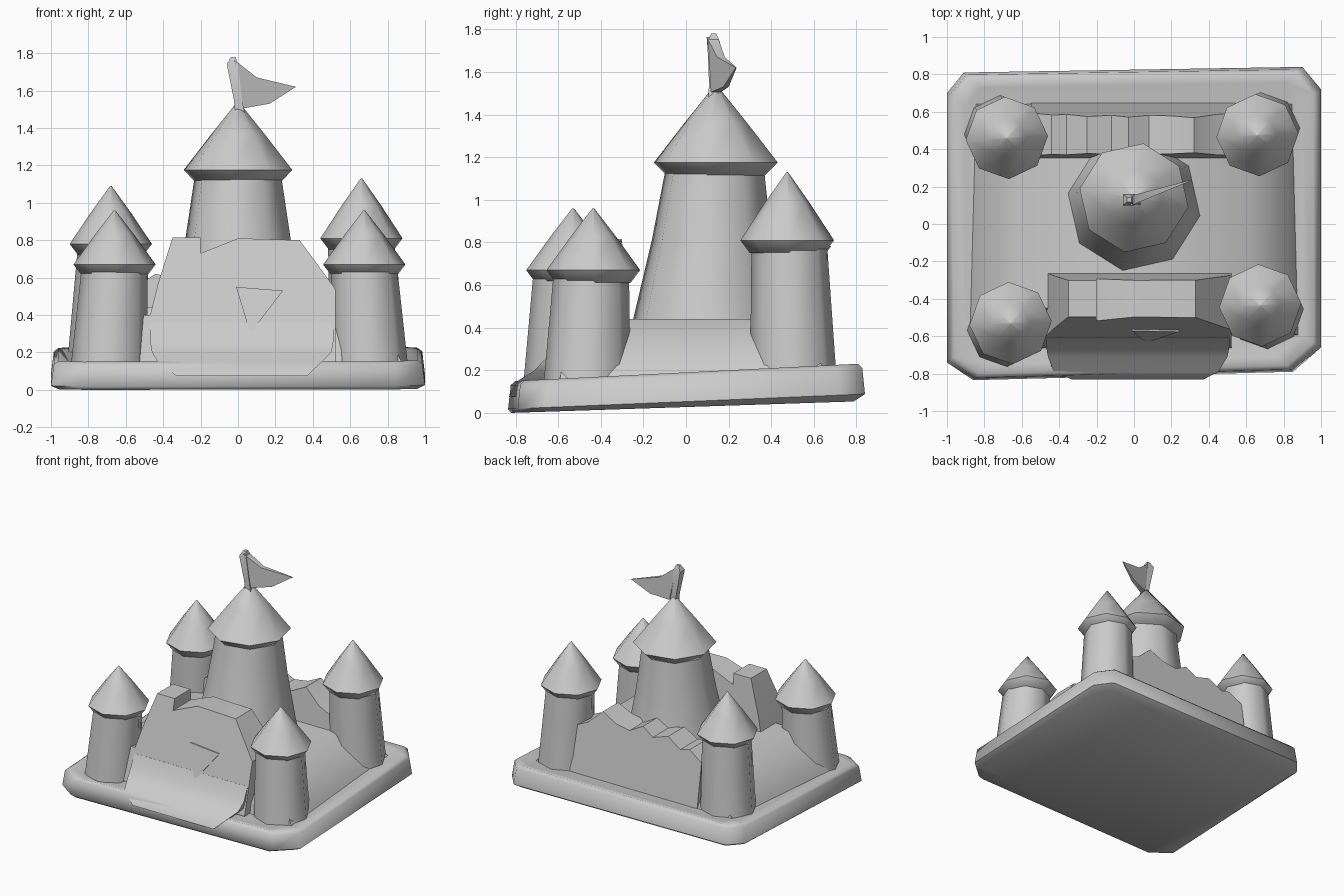
import bpy, bmesh, math

if "Cube" in bpy.data.objects:
    bpy.data.objects.remove(bpy.data.objects["Cube"])

stone = bpy.data.materials.new("light_grey_stone")
stone.diffuse_color = (0.6, 0.6, 0.6, 1)
stone.use_nodes = True
stone.node_tree.nodes["Principled BSDF"].inputs["Base Color"].default_value = stone.diffuse_color


def finish(bm, name, angle=50):
    bmesh.ops.recalc_face_normals(bm, faces=bm.faces[:])
    me = bpy.data.meshes.new(name)
    bm.to_mesh(me)
    bm.free()
    me.materials.append(stone)
    ob = bpy.data.objects.new(name, me)
    bpy.context.collection.objects.link(ob)
    bpy.ops.object.select_all(action='DESELECT')
    ob.select_set(True)
    bpy.context.view_layer.objects.active = ob
    bpy.ops.object.shade_smooth_by_angle(angle=math.radians(angle))
    return ob


def loft(name, rings, angle=50):
    """Skin a list of equal-length point rings and cap both ends."""
    bm = bmesh.new()
    vs = [[bm.verts.new(p) for p in r] for r in rings]
    n = len(vs[0])
    for a, b in zip(vs, vs[1:]):
        for i in range(n):
            j = (i + 1) % n
            bm.faces.new((a[i], a[j], b[j], b[i]))
    bm.faces.new(vs[0])
    bm.faces.new(vs[-1])
    return finish(bm, name, angle)


def prism(name, pts, ya, yb):
    """Extrude an xz outline between two slanted planes y = ya(z) and y = yb(z)."""
    return loft(name, [[(x, f(z), z) for x, z in pts] for f in (ya, yb)], 30)


def lathe(name, cx, cy, profile, phase=0.0, top=(0, 0)):
    """Eight-sided turned shape from (z, radius) pairs; top shifts the last ring."""
    z0, z1 = profile[0][0], profile[-1][0]
    rings = []
    for z, r in profile:
        t = (z - z0) / (z1 - z0)
        ox, oy = cx + top[0] * t, cy + top[1] * t
        rings.append([(ox + r * math.cos(phase + i * math.pi / 4),
                       oy + r * math.sin(phase + i * math.pi / 4), z) for i in range(8)])
    return loft(name, rings, 65)


# base slab: chamfered corners, tilted up towards the back, shallow rim
outline = [(-1, -.74), (-.86, -.835), (.85, -.79), (1, -.66),
           (1, .72), (.9, .84), (-.91, .81), (-1, .70)]


def slab_ring(s, z, tilt, dy=0):
    return [(x * s, y * s + dy, z + tilt * (y + .835)) for x, y in outline]


loft("base_slab", [slab_ring(.96, 0, .032, -.02), slab_ring(1, .018, .042),
                   slab_ring(.985, .13, .048), slab_ring(.96, .15, .048),
                   slab_ring(.90, .138, .048)], 60)

# raised courtyard block with sloping flanks
loft("courtyard", [[(-.89, -.60, .12), (.89, -.60, .12), (.89, .66, .12), (-.89, .66, .12)],
                   [(-.84, -.58, .22), (.84, -.58, .22), (.84, .64, .22), (-.84, .64, .22)],
                   [(-.62, -.45, .44), (.62, -.45, .44), (.62, .50, .44), (-.62, .50, .44)]], 50)


# front wall with broken battlements
def front_plane(z):
    return -.5 - (.8 - z) * .25


prism("front_wall", [(-.55, .15), (-.55, .40), (-.47, .40), (-.43, .56), (-.35, .815), (-.2, .815),
                     (-.2, .73), (0, .81), (.33, .80), (.52, .54), (.52, .15)],
      front_plane, lambda z: -.30 + (.8 - z) * .1)

# flared foot of the front wall running over the slab edge
rows = [(.075, -.832, -.33, .37), (.15, -.79, -.43, .45), (.2, -.71, -.46, .5),
        (.26, -.655, -.47, .51), (.36, -.611, -.47, .51)]
loft("gate_foot", [[(x0, y, z), (x1, y, z), (x1, -.45, z), (x0, -.45, z)]
                   for z, y, x0, x1 in rows], 60)

# triangular plate on the front wall
prism("wall_plate", [(-.01, .55), (.24, .53), (.065, .30)],
      lambda z: front_plane(z) - .009, front_plane)

# back wall with zigzag battlements
prism("back_wall", [(-.55, .15), (-.55, .55), (-.44, .62), (-.36, .60), (-.25, .67), (-.12, .63),
                    (-.03, .69), (.08, .63), (.20, .65), (.32, .71), (.44, .60), (.55, .55), (.55, .15)],
      lambda z: .38 - (.7 - z) * .1, lambda z: .57 + (.7 - z) * .16)

# corner towers: centre x, centre y, eave height, apex height
towers = {"front_left_tower": (-.66, -.53, .67, .96),
          "front_right_tower": (.675, -.435, .67, .96),
          "back_left_tower": (-.68, .46, .78, 1.09),
          "back_right_tower": (.66, .475, .81, 1.13)}
for name, (x, y, eave, apex) in towers.items():
    s = 1 if x > 0 else -1
    t = 1 if y > 0 else -1
    lathe(name + "_body", x + s * .03, y + t * .03, [(.12, .205), (eave - .03, .178)], .05,
          (-s * .03, -t * .02))
    lathe(name + "_roof", x, y, [(eave - .06, .175), (eave, .22),
                                 (eave * .45 + apex * .55, .105), (apex, .004)], .05)

# central keep and roof
lathe("keep_body", 0, .10, [(.35, .38), (.45, .355), (.81, .285), (1.14, .235)], -.17, (0, .035))
lathe("keep_roof", 0, .14, [(1.115, .235), (1.175, .295), (1.36, .15), (1.53, .012)], -.17)

# flag pole
loft("flag_pole", [[(x + a, .13 + b, z) for a, b in ((-r, -r), (r, -r), (r, r), (-r, r))]
                   for x, z, r in ((.01, 1.48, .025), (0, 1.55, .022), (-.03, 1.74, .03),
                                   (-.025, 1.78, .012))], 40)


# pennant, swept back and thinning to the tip
def pennant_side(side):
    return [(x, .13 + .34 * x + side * .025 * (1 - x / .34), z) for x, z in
            ((-.02, 1.765), (.1, 1.67), (.31, 1.62), (.17, 1.53), (.03, 1.505))]


loft("pennant", [pennant_side(-1), pennant_side(1)], 30)
